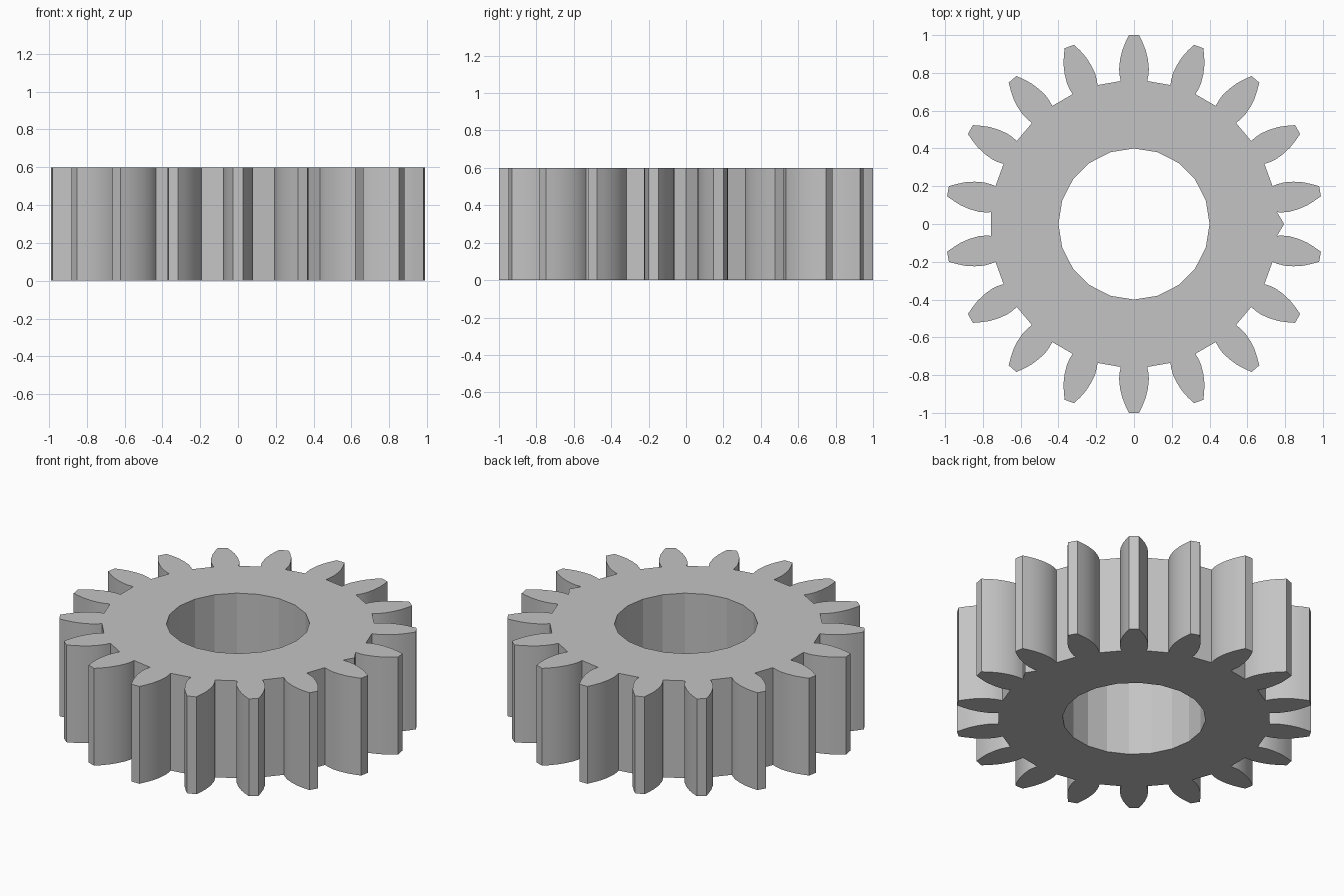
import bpy, bmesh, math
from mathutils import Vector

default = bpy.data.objects.get("Cube")
if default:
    bpy.data.objects.remove(default)

TEETH = 18
HEIGHT = 0.6
HOLE_RADIUS, HOLE_SIDES = 0.4, 20
# Half tooth: distance from the axis, half width
FLANK = [(0.757, 0.07), (0.785, 0.076), (0.82, 0.079), (0.87, 0.074),
         (0.92, 0.062), (0.96, 0.046), (1.0, 0.027)]

steel = bpy.data.materials.new("light grey")
steel.use_nodes = True
grey = (0.55, 0.55, 0.55, 1)
steel.diffuse_color = grey
steel.node_tree.nodes["Principled BSDF"].inputs["Base Color"].default_value = grey


def polar(radius, angle):
    return Vector((radius * math.cos(angle), radius * math.sin(angle), 0))


def gear_outline():
    # Small pointed seam in the valley on the +x side
    points = [polar(0.795, 0)]
    for i in range(TEETH):
        angle = (i + 0.5) * math.tau / TEETH
        out, side = polar(1, angle), polar(1, angle + math.pi / 2)
        points += [out * r - side * w for r, w in FLANK]
        points += [out * r + side * w for r, w in reversed(FLANK)]
    return points


def add_loop(bm, points):
    verts = [bm.verts.new(p) for p in points]
    return [bm.edges.new((v, verts[i - 1])) for i, v in enumerate(verts)]


# Gear body: toothed outline with a round bore, extruded upward
bm = bmesh.new()
edges = add_loop(bm, gear_outline())
edges += add_loop(bm, [polar(HOLE_RADIUS, i * math.tau / HOLE_SIDES)
                       for i in range(HOLE_SIDES)])
bmesh.ops.triangle_fill(bm, edges=edges, use_beauty=True, normal=(0, 0, 1))
result = bmesh.ops.extrude_face_region(bm, geom=bm.faces[:])
top = [g for g in result["geom"] if isinstance(g, bmesh.types.BMVert)]
bmesh.ops.translate(bm, verts=top, vec=(0, 0, HEIGHT))
bmesh.ops.recalc_face_normals(bm, faces=bm.faces[:])

mesh = bpy.data.meshes.new("spur_gear")
bm.to_mesh(mesh)
bm.free()
mesh.materials.append(steel)
gear = bpy.data.objects.new("spur_gear", mesh)
bpy.context.collection.objects.link(gear)

# Smooth tooth flanks, crisp bore facets and corners
bpy.ops.object.select_all(action='DESELECT')
gear.select_set(True)
bpy.context.view_layer.objects.active = gear
bpy.ops.object.shade_smooth_by_angle(angle=math.radians(16))
